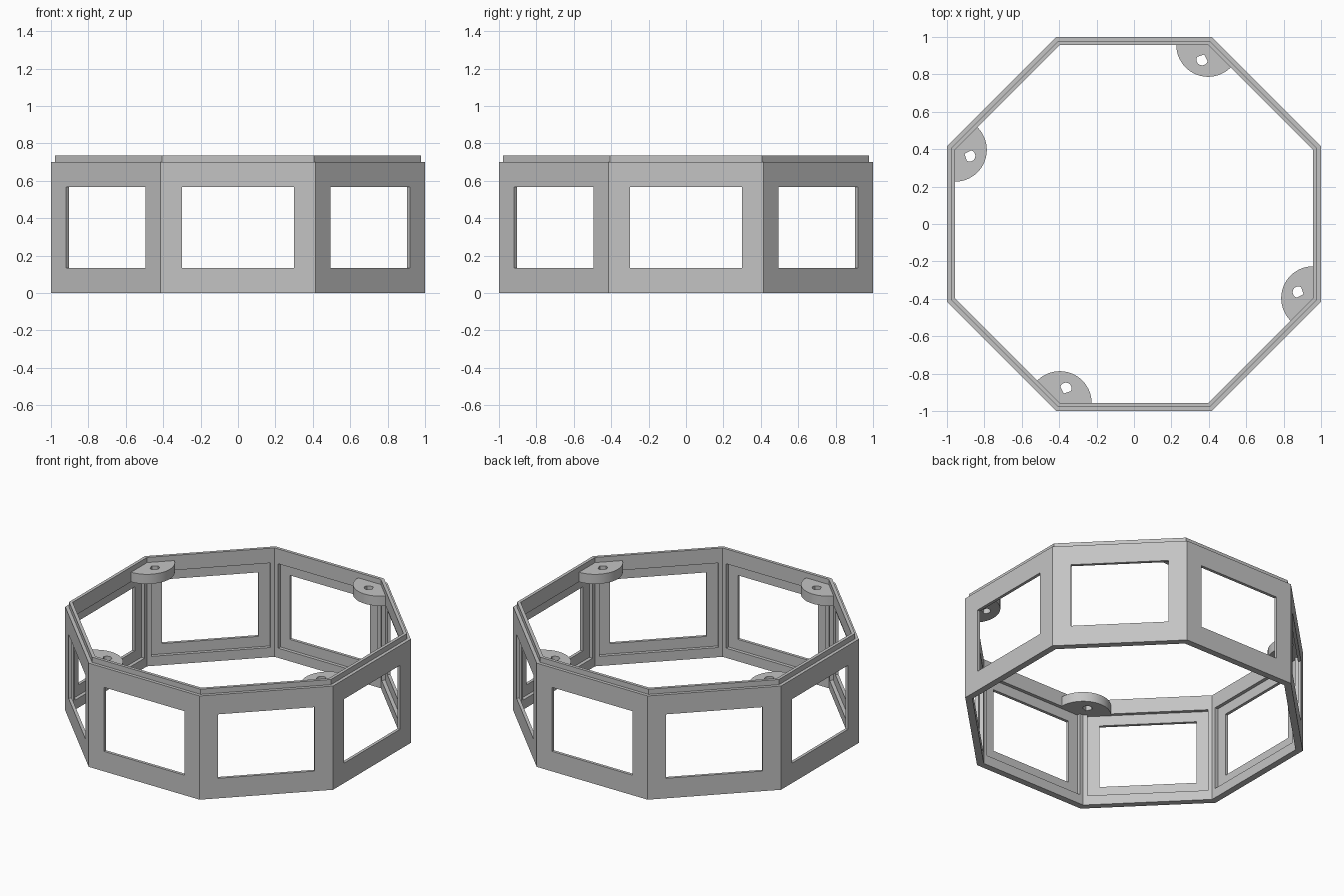
import bpy, bmesh
from math import cos, sin, tan, pi, radians
from mathutils import Vector, Matrix

cube = bpy.data.objects.get("Cube")
if cube:
    bpy.data.objects.remove(cube, do_unlink=True)

SIDES = 8
HALF = tan(pi / SIDES)           # half side length per unit of apothem
OUTER, STEP, INNER = 1.0, 0.978, 0.957
PANEL = 0.98                     # back of the thin panel around each window
HEIGHT, LIP_TOP = 0.70, 0.735
POCKET_LOW, POCKET_HIGH = 0.065, 0.635

grey = bpy.data.materials.new("light grey")
grey.use_nodes = True
grey.diffuse_color = (0.55, 0.55, 0.55, 1)
grey.node_tree.nodes["Principled BSDF"].inputs["Base Color"].default_value = (0.55, 0.55, 0.55, 1)


def finish(name, bm):
    bmesh.ops.remove_doubles(bm, verts=bm.verts, dist=1e-4)
    bmesh.ops.recalc_face_normals(bm, faces=bm.faces)
    mesh = bpy.data.meshes.new(name)
    bm.to_mesh(mesh)
    bm.free()
    mesh.materials.append(grey)
    obj = bpy.data.objects.new(name, mesh)
    bpy.context.collection.objects.link(obj)
    return obj


def rect(bm, half, low, high, depth):
    corners = [(-half, low), (half, low), (half, high), (-half, high)]
    return [bm.verts.new((x, -depth, z)) for x, z in corners]


def bridge(bm, a, b):
    n = len(a)
    for i in range(n):
        j = (i + 1) % n
        bm.faces.new((a[i], a[j], b[j], b[i]))


def strip(bm, profile):
    """Mitred faces running across one side, following (depth, z) points."""
    rows = [[bm.verts.new((s * d * HALF, -d, z)) for s in (-1, 1)] for d, z in profile]
    for a, b in zip(rows, rows[1:]):
        bm.faces.new((a[0], a[1], b[1], b[0]))


# Octagonal wall: one windowed side with an inner pocket and stepped lip
wall = bmesh.new()
loops = [
    rect(wall, INNER * HALF, 0, HEIGHT, INNER),
    rect(wall, 0.37, POCKET_LOW, POCKET_HIGH, INNER),
    rect(wall, 0.37, POCKET_LOW, POCKET_HIGH, PANEL),
    rect(wall, 0.299, 0.135, 0.567, PANEL),
    rect(wall, 0.299, 0.135, 0.567, OUTER),
    rect(wall, OUTER * HALF, 0, HEIGHT, OUTER),
]
for a, b in zip(loops, loops[1:]):
    bridge(wall, a, b)
strip(wall, [(OUTER, HEIGHT), (STEP, HEIGHT), (STEP, LIP_TOP),
             (INNER, LIP_TOP), (INNER, HEIGHT)])
strip(wall, [(OUTER, 0), (INNER, 0)])

# Repeat the side around the ring
side = wall.verts[:] + wall.edges[:] + wall.faces[:]
for k in range(1, SIDES):
    copy = bmesh.ops.duplicate(wall, geom=side)["geom"]
    verts = [g for g in copy if isinstance(g, bmesh.types.BMVert)]
    bmesh.ops.rotate(wall, verts=verts, cent=(0, 0, 0),
                     matrix=Matrix.Rotation(k * 2 * pi / SIDES, 3, 'Z'))
finish("octagonal_window_frame", wall)


def mounting_tab(name, angle):
    """Rounded corner tab with a screw hole, set in an inside corner."""
    out = Vector((cos(angle), sin(angle)))
    corner = out * INNER / cos(pi / SIDES)
    hole = corner - out * 0.085
    spread = radians(67.5)
    steps = 40
    outline = [corner]
    for i in range(steps + 1):
        a = angle + pi - spread + 2 * spread * i / steps
        outline.append(corner + 0.17 * Vector((cos(a), sin(a))))
    rim = [hole + 0.03 * (p - hole).normalized() for p in outline]
    bm = bmesh.new()
    rings = [[bm.verts.new((p.x, p.y, z)) for p in pts]
             for pts, z in ((outline, POCKET_HIGH), (outline, HEIGHT),
                            (rim, HEIGHT), (rim, POCKET_HIGH))]
    for i in range(4):
        bridge(bm, rings[i], rings[(i + 1) % 4])
    tab = finish(name, bm)
    bpy.ops.object.select_all(action='DESELECT')
    tab.select_set(True)
    bpy.context.view_layer.objects.active = tab
    bpy.ops.object.shade_smooth_by_angle(angle=radians(30))


# Four tabs on every other corner
for k, place in enumerate(("back", "right", "front", "left")):
    mounting_tab("mounting_tab_" + place, radians(67.5 + 90 * k))
